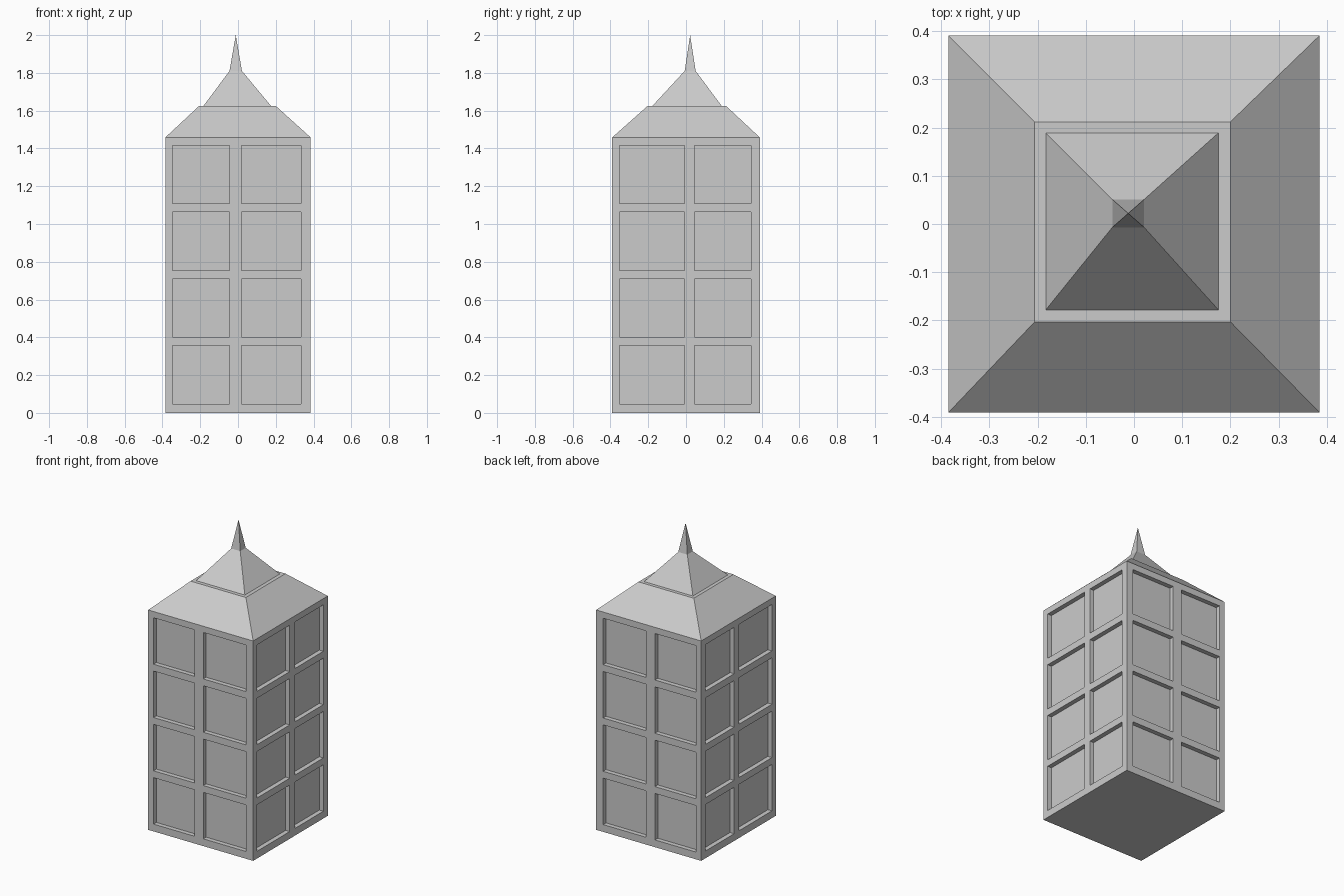
import bpy, bmesh

if "Cube" in bpy.data.objects:
    bpy.data.objects.remove(bpy.data.objects["Cube"])


def add_object(name, bm):
    bmesh.ops.recalc_face_normals(bm, faces=bm.faces)
    mesh = bpy.data.meshes.new(name)
    bm.to_mesh(mesh)
    bm.free()
    obj = bpy.data.objects.new(name, mesh)
    bpy.context.collection.objects.link(obj)
    return obj


def add_tier(bm, low, high, z0, z1):
    """Four-sided block between two rectangles (x0, x1, y0, y1)."""
    def ring(rect, z):
        x0, x1, y0, y1 = rect
        return [bm.verts.new((x, y, z)) for x, y in
                ((x0, y0), (x1, y0), (x1, y1), (x0, y1))]
    a, b = ring(low, z0), ring(high, z1)
    bm.faces.new(a[::-1])
    bm.faces.new(b)
    for i in range(4):
        j = (i + 1) % 4
        bm.faces.new((a[i], a[j], b[j], b[i]))


WALL = (-0.385, 0.385, -0.391, 0.391)
EAVES, LEDGE, NECK, TIP = 1.458, 1.625, 1.81, 2.0
DEPTH = 0.03

# Tower body with lower hipped roof
bm = bmesh.new()
add_tier(bm, WALL, WALL, 0, EAVES)
tower = add_object("tower_body", bm)

# Window recesses, four rows of two on every side
bm = bmesh.new()
for row in range(4):
    z0 = 0.048 + row * 0.3535
    z1 = z0 + 0.308
    for x0, x1 in ((-0.346, -0.046), (0.019, 0.334)):
        for side in (-1, 1):
            y0, y1 = sorted((side * (0.391 - DEPTH), side * 0.45))
            r = (x0, x1, y0, y1)
            add_tier(bm, r, r, z0, z1)
    for y0, y1 in ((-0.351, -0.008), (0.045, 0.345)):
        for side in (-1, 1):
            x0, x1 = sorted((side * (0.385 - DEPTH), side * 0.45))
            r = (x0, x1, y0, y1)
            add_tier(bm, r, r, z0, z1)
cutter = add_object("window_cutter", bm)
cutter.hide_render = True

mod = tower.modifiers.new("windows", 'BOOLEAN')
mod.operation = 'DIFFERENCE'
mod.solver = 'EXACT'
mod.object = cutter
bpy.context.view_layer.objects.active = tower
bpy.ops.object.modifier_apply(modifier=mod.name)
bpy.data.objects.remove(cutter)

# Lower roof, upper roof
neck = (-0.045, 0.021, -0.007, 0.051)
for name, low, high, z0, z1 in (
        ("lower_roof", WALL, (-0.206, 0.2, -0.203, 0.212), EAVES, LEDGE),
        ("upper_roof", (-0.183, 0.175, -0.178, 0.189), neck, LEDGE, NECK)):
    bm = bmesh.new()
    add_tier(bm, low, high, z0, z1)
    add_object(name, bm)

# Spire, collapsed to a point at the top
bm = bmesh.new()
tip = (-0.012, -0.012, 0.022, 0.022)
add_tier(bm, neck, tip, NECK, TIP)
bmesh.ops.remove_doubles(bm, verts=bm.verts, dist=0.0001)
add_object("spire", bm)
